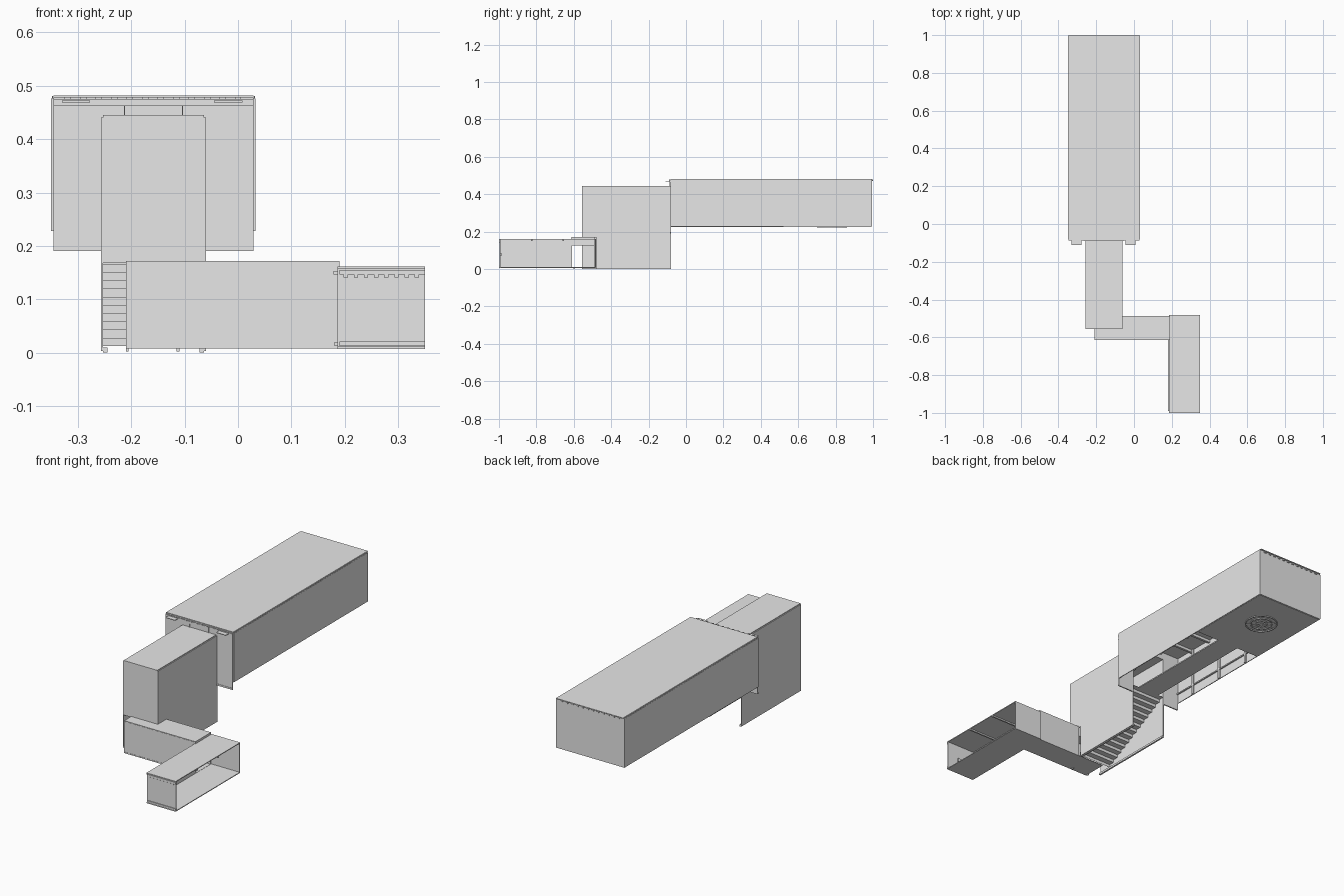
import bpy, math

cube = bpy.data.objects.get("Cube")
if cube:
    bpy.data.objects.remove(cube, do_unlink=True)

grey = bpy.data.materials.new("plain_grey")
grey.use_nodes = True
grey.diffuse_color = (0.8, 0.8, 0.8, 1)
grey.node_tree.nodes["Principled BSDF"].inputs["Base Color"].default_value = (0.8, 0.8, 0.8, 1)

T = 0.004  # wall thickness


def make(name, verts, faces):
    mesh = bpy.data.meshes.new(name)
    mesh.from_pydata(verts, [], faces)
    mesh.materials.append(grey)
    obj = bpy.data.objects.new(name, mesh)
    bpy.context.collection.objects.link(obj)
    return obj


def box(name, x, y, z):
    """Box from three (low, high) ranges."""
    verts = [(a, b, c) for a in x for b in y for c in z]
    faces = [(0, 1, 3, 2), (4, 6, 7, 5), (0, 4, 5, 1), (2, 3, 7, 6), (0, 2, 6, 4), (1, 5, 7, 3)]
    return make(name, verts, faces)


def row(name, count, start, step, builder):
    for i in range(count):
        builder(f"{name}_{i + 1}", start + i * step)


# Large hall: shell
L, R, F, B = -0.35, 0.033, -0.08, 1.0
LOW, TOP = 0.228, 0.482
box("hall_roof", (L + T, R - T), (F, B), (TOP - T, TOP))
for side, x in (("right", L), ("left", R - T)):
    box(f"hall_wall_{side}", (x, x + T), (F, B - 0.005), (LOW, 0.476))
    box(f"hall_cornice_{side}", (x + 0.001, x + T - 0.001), (F, B - 0.005), (0.474, TOP - 0.001))
box("hall_back_wall", (L + T, R - T), (B - 0.01, B - 0.01 + T), (LOW, TOP - T))

# Hall front wall around the stair opening
for side, x in (("right", (L + T, -0.255)), ("left", (-0.06, R - T))):
    box(f"hall_front_{side}", x, (F - T, F), (0.19, TOP - T))
    box(f"hall_front_skirting_{side}", x, (F - T - 0.002, F), (0.19, 0.198))
box("hall_front_lintel", (-0.255, -0.06), (F - T, F), (0.44, TOP - T))
box("hall_front_cornice", (L + T, R - T), (F - 0.007, F), (0.463, 0.475))
for side, x in (("right", -0.33), ("left", -0.045)):
    box(f"front_tab_{side}", (x, x + 0.053), (-0.11, F), (0.469, 0.472))
for i, x in enumerate((-0.213, -0.104)):
    box(f"front_strip_{i + 1}", (x - 0.001, x + 0.001), (F - 0.008, F), (0.445, 0.475))

# Hall floor: rear platform and narrow walkway between open side bays
box("hall_platform", (L + T, R - T), (0.52, B - 0.01), (LOW - 0.002, LOW + 0.004))
box("hall_walkway", (-0.22, -0.1), (F, 0.52), (LOW - 0.002, LOW + 0.004))
for side, x in (("right", L + T), ("left", R - 2 * T - 0.003)):
    row(f"pilaster_{side}", 5, 0.03, 0.2,
        lambda n, y: box(n, (x, x + 0.007), (y, y + 0.012), (LOW, TOP - T)))
    box(f"hall_rail_{side}", (x, x + 0.007), (F, B - 0.01), (0.275, 0.281))
row("hall_beam", 7, 0.02, 0.13,
    lambda n, y: box(n, (L + T, R - T), (y, y + 0.012), (0.464, TOP - T)))
row("front_dentil", 12, -0.325, 0.029,
    lambda n, x: box(n, (x, x + 0.012), (F - 0.01, F), (0.474, 0.479)))
row("back_dentil", 12, -0.325, 0.029,
    lambda n, x: box(n, (x, x + 0.012), (B - 0.007, B - 0.001), (0.47, 0.476)))


# Round floor grate under the platform
def ring(name, centre, inner, outer, z0, z1, sides=24):
    verts, faces = [], []
    for i in range(sides):
        a = math.tau * i / sides
        for r, z in ((inner, z0), (outer, z0), (outer, z1), (inner, z1)):
            verts.append((centre[0] + r * math.cos(a), centre[1] + r * math.sin(a), z))
        for k in range(4):
            j, m = (i + 1) % sides, (k + 1) % 4
            faces.append((4 * i + k, 4 * j + k, 4 * j + m, 4 * i + m))
    make(name, verts, faces)


centre = (-0.155, 0.78)
for i, r in enumerate((0.08, 0.055, 0.03)):
    ring(f"grate_ring_{i + 1}", centre, r - 0.006, r, LOW - 0.006, LOW)
for i in range(4):
    spoke = box(f"grate_spoke_{i + 1}", (-0.076, 0.076), (-0.002, 0.002), (LOW - 0.005, LOW - 0.001))
    spoke.location = (*centre, 0)
    spoke.rotation_euler.z = i * math.pi / 4

# Stairwell shell
SL, SR, SF, SB = -0.257, -0.06, -0.557, F
box("stair_roof", (SL + T, SR - T), (SF, SB), (0.441, 0.445))
box("stair_front_wall", (SL + T, SR - T), (SF, SF + T), (0.168, 0.441))
box("stair_wall_right", (SL, SL + T), (SF, SB), (0.003, 0.441))
box("stair_wall_left", (SR - T, SR), (-0.478, SB), (0.003, 0.441))
box("stair_wall_left_upper", (SR - T, SR), (SF, -0.478), (0.168, 0.441))
box("stair_skirting_right", (SL + T, SL + 0.012), (SF, SB), (0, 0.01))
box("stair_skirting_left", (SR - 0.012, SR - T), (-0.478, SB), (0, 0.01))

# Stairs as a thin folded sheet of treads and risers
STEPS, Y0, Z0 = 14, -0.485, 0.012
run, rise = (SB - Y0) / STEPS, (LOW - Z0) / STEPS
verts, faces = [], []
for i in range(STEPS):
    y, z = Y0 + i * run, Z0 + i * rise
    for p in ((y, z), (y, z + rise)):
        verts += [(SL + T, *p), (SR - T, *p)]
verts += [(SL + T, SB, LOW), (SR - T, SB, LOW)]
for k in range(0, len(verts) - 2, 2):
    faces.append((k, k + 1, k + 3, k + 2))
make("stairs", verts, faces)

# Middle corridor, open at its far end and into the stairwell
ML, MR, MF, MB = -0.21, 0.19, -0.613, -0.488
box("middle_floor", (ML, MR), (MF, MB), (0.008, 0.012))
box("middle_front_wall", (ML, MR), (MF, MF + T), (0.008, 0.17))
box("middle_back_wall", (SR, MR), (MB - T, MB), (0.008, 0.17))
box("middle_roof_front", (ML, MR), (MF, SF), (0.168, 0.172))
box("middle_roof_back", (SR, MR), (SF, MB), (0.168, 0.172))
for i, z in enumerate((0.008, 0.163)):
    box(f"middle_trim_{i + 1}", (ML, MR), (MF - 0.001, MF), (z, z + 0.006))
for i, x in enumerate((ML, -0.115)):
    box(f"middle_foot_{i + 1}", (x, x + 0.005), (MF + 0.01, MF + 0.02), (0.002, 0.009))

# Entry corridor, open along its left side
EL, ER, EF, EB = 0.186, 0.35, -1.0, -0.482
box("entry_floor", (EL, ER), (EF, EB), (0.007, 0.011))
box("entry_roof", (EL, ER), (EF, EB), (0.157, 0.161))
box("entry_front_wall", (EL + T, ER), (EF + 0.004, EF + 0.008), (0.011, 0.157))
box("entry_back_wall", (EL, ER), (EB - T, EB), (0.011, 0.157))
box("entry_wall_right", (EL, EL + T), (EF + 0.004, MF), (0.011, 0.157))
box("entry_door_lintel", (EL, EL + T), (MF, MB), (0.125, 0.17))
box("entry_outer_trim", (0.179, EL), (-0.99, MF), (0.146, 0.153))
box("entry_outer_skirting", (0.181, EL), (-0.99, MF), (0.012, 0.02))
for i, z in enumerate((0.012, 0.146)):
    box(f"entry_front_trim_{i + 1}", (EL + T, ER), (EF, EF + T), (z, z + 0.009))
row("entry_front_dentil", 8, 0.198, 0.019,
    lambda n, x: box(n, (x, x + 0.008), (EF, EF + T), (0.141, 0.146)))

# Entry corridor fittings
for i, y in enumerate((-0.967, -0.83, -0.672)):
    box(f"wall_lamp_{i + 1}", (EL + T, EL + 0.012), (y, y + 0.02), (0.11, 0.124))
    box(f"lamp_hook_{i + 1}", (EL + T, EL + 0.008), (y + 0.006, y + 0.013), (0.141, 0.147))
box("wall_plate", (EL + T, EL + 0.007), (-0.935, -0.895), (0.053, 0.057))
box("front_plate", (0.25, 0.29), (EF + 0.008, EF + 0.014), (0.07, 0.085))
row("entry_beam", 2, -0.83, 0.17,
    lambda n, y: box(n, (EL + T, ER), (y, y + 0.008), (0.15, 0.157)))
